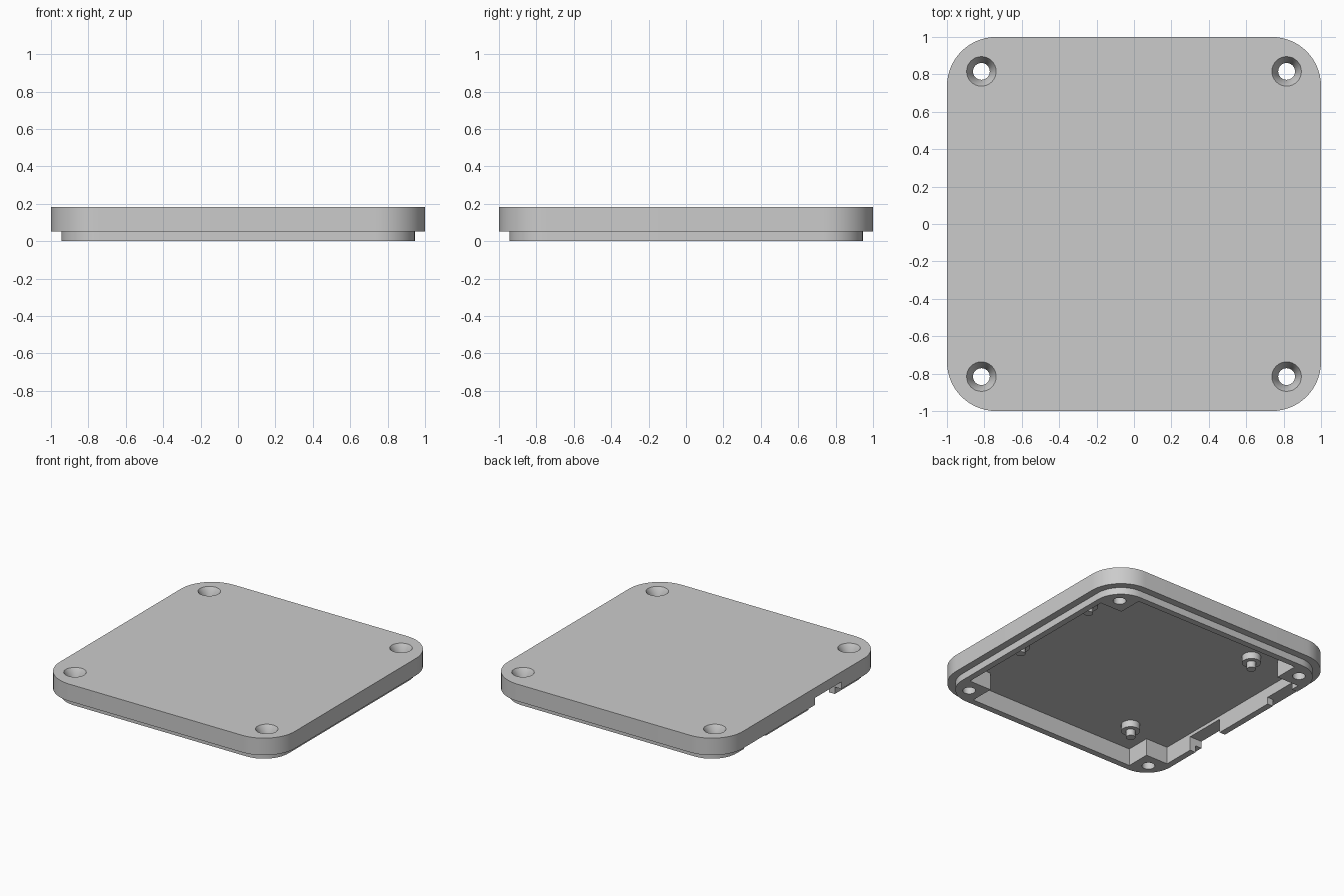
import bpy, bmesh, math

old = bpy.data.objects.get("Cube")
if old:
    bpy.data.objects.remove(old, do_unlink=True)

H, LIP, CEIL = 0.184, 0.053, 0.132      # total height, lip height, inside ceiling
OUTER, RIM, INNER = 1.0, 0.945, 0.897   # half widths

grey = bpy.data.materials.new("light_grey")
grey.use_nodes = True
grey.diffuse_color = (0.6, 0.6, 0.6, 1)
grey.node_tree.nodes["Principled BSDF"].inputs["Base Color"].default_value = (0.6, 0.6, 0.6, 1)


def rounded_square(half, radius, steps=14):
    """Outline of a square with rounded corners."""
    pts = []
    for k, (sx, sy) in enumerate([(1, 1), (-1, 1), (-1, -1), (1, -1)]):
        for i in range(steps + 1):
            a = math.pi / 2 * (k + i / steps)
            pts.append((sx * (half - radius) + radius * math.cos(a),
                        sy * (half - radius) + radius * math.sin(a)))
    return pts


def circle(x, y, r, n=32):
    return [(x + r * math.cos(2 * math.pi * i / n),
             y + r * math.sin(2 * math.pi * i / n)) for i in range(n)]


def box(x0, x1, y0, y1):
    return [(x0, y0), (x1, y0), (x1, y1), (x0, y1)]


def loft(name, sections):
    """Closed solid through (outline, z) sections with equal point counts."""
    bm = bmesh.new()
    loops = [[bm.verts.new((x, y, z)) for x, y in pts] for pts, z in sections]
    n = len(loops[0])
    for a, b in zip(loops, loops[1:]):
        for i in range(n):
            j = (i + 1) % n
            bm.faces.new((a[i], a[j], b[j], b[i]))
    bm.faces.new(loops[0][::-1])
    bm.faces.new(loops[-1])
    bmesh.ops.recalc_face_normals(bm, faces=bm.faces)
    mesh = bpy.data.meshes.new(name)
    bm.to_mesh(mesh)
    bm.free()
    mesh.materials.append(grey)
    obj = bpy.data.objects.new(name, mesh)
    bpy.context.collection.objects.link(obj)
    return obj


# Lid: wide body above a narrower lip
body, rim = rounded_square(OUTER, 0.263), rounded_square(RIM, 0.21)
lid = loft("lid", [(rim, 0), (rim, LIP), (body, LIP), (body, H)])

# Cavity cutter: square that leaves a solid block in each corner
c, b = INNER, 0.71
cavity = []
for sx, sy in [(1, 1), (-1, 1), (-1, -1), (1, -1)]:
    trio = [(sx * c, sy * b), (sx * b, sy * b), (sx * b, sy * c)]
    cavity += trio if sx * sy > 0 else trio[::-1]
cutters = [loft("cavity_cutter", [(cavity, -0.1), (cavity, CEIL)])]

# Wall openings on one side: a tall port through the wall, a short one in the lip
for name, y0, y1, top in [("port_cutter", -0.46, -0.14, 0.107),
                          ("jack_cutter", 0.38, 0.643, LIP)]:
    cut = box(-1.2, -0.8, y0, y1)
    cutters.append(loft(name, [(cut, -0.1), (cut, top)]))

# Countersunk screw holes
S, R, R2, D = 0.816, 0.045, 0.079, 0.06
for sx in (-1, 1):
    for sy in (-1, 1):
        x, y = sx * S, sy * S
        small, wide = circle(x, y, R), circle(x, y, R2)
        cutters.append(loft("screw_cutter", [(small, -0.1), (small, H - D),
                                             (wide, H), (wide, H + 0.1)]))

for cutter in cutters:
    mod = lid.modifiers.new(cutter.name, 'BOOLEAN')
    mod.operation = 'DIFFERENCE'
    mod.solver = 'EXACT'
    mod.object = cutter
deps = bpy.context.evaluated_depsgraph_get()
mesh = bpy.data.meshes.new_from_object(lid.evaluated_get(deps))
lid.modifiers.clear()
lid.data = mesh
for cutter in cutters:
    bpy.data.objects.remove(cutter, do_unlink=True)

# Board supports: wide boss with a thin locating pin
parts = [lid]
for i, (x, y) in enumerate([(-0.5, -0.632), (-0.534, 0.637), (0.837, -0.232), (0.837, 0.503)]):
    boss, pin = circle(x, y, 0.066), circle(x, y, 0.033)
    parts.append(loft(f"board_support_{i + 1}", [(pin, 0.03), (pin, 0.08), (boss, 0.08),
                                                 (boss, CEIL + 0.01)]))

for obj in bpy.context.selected_objects:
    obj.select_set(False)
for obj in parts:
    obj.select_set(True)
bpy.context.view_layer.objects.active = lid
bpy.ops.object.shade_smooth_by_angle(angle=math.radians(30))
